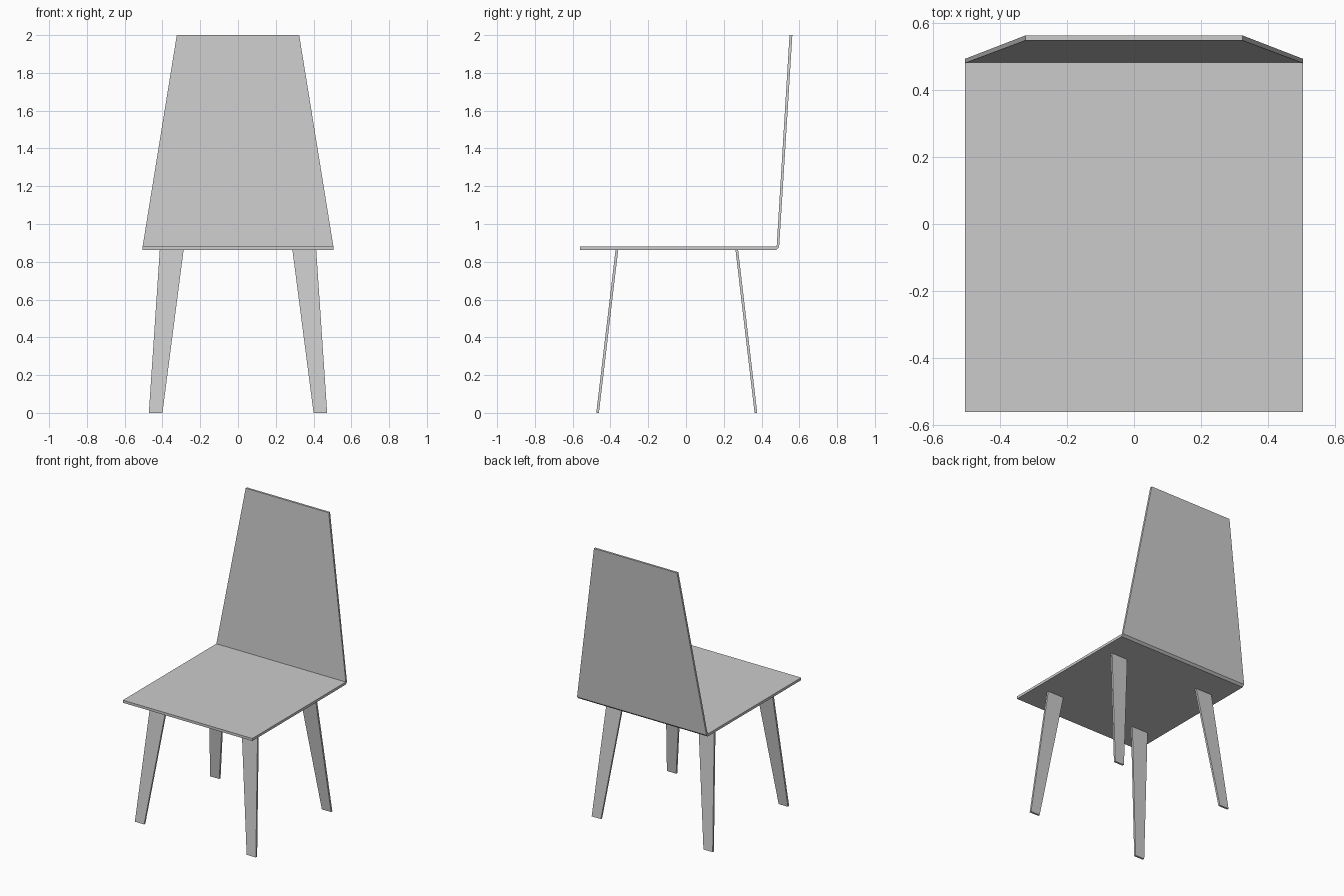
import bpy, bmesh

if "Cube" in bpy.data.objects:
    bpy.data.objects.remove(bpy.data.objects["Cube"])


def loft(name, rings):
    """Solid skinned through a series of four-cornered rings."""
    bm = bmesh.new()
    loops = [[bm.verts.new(p) for p in ring] for ring in rings]
    for a, b in zip(loops, loops[1:]):
        for i in range(4):
            j = (i + 1) % 4
            bm.faces.new((a[i], a[j], b[j], b[i]))
    bm.faces.new(loops[0])
    bm.faces.new(loops[-1])
    bmesh.ops.remove_doubles(bm, verts=bm.verts, dist=1e-5)
    bmesh.ops.recalc_face_normals(bm, faces=bm.faces)
    mesh = bpy.data.meshes.new(name)
    bm.to_mesh(mesh)
    bm.free()
    obj = bpy.data.objects.new(name, mesh)
    bpy.context.collection.objects.link(obj)
    return obj


def panel_ring(w, outer, inner):
    """Cross-section across the chair: half width, outer and inner (y, z)."""
    return [(-w, *outer), (w, *outer), (w, *inner), (-w, *inner)]


def leg_ring(x0, x1, y, z, t=0.007):
    return [(x0, y - t, z), (x1, y - t, z), (x1, y + t, z), (x0, y + t, z)]


# Seat and tapered backrest: one bent sheet with a chamfered outer corner
HALF = 0.505
BEND = (0.480, 0.881)
loft("seat_and_backrest", [
    panel_ring(HALF, (-0.562, 0.863), (-0.562, 0.881)),
    panel_ring(HALF, (0.478, 0.863), BEND),
    panel_ring(HALF, (0.493, 0.877), BEND),
    panel_ring(0.324, (0.563, 2.0), (0.548, 2.0)),
])

# Splayed, tapered flat legs, mirrored left to right
for name, foot_y, top_y in (("front_legs", -0.468, -0.366),
                            ("back_legs", 0.370, 0.269)):
    leg = loft(name, [
        leg_ring(0.400, 0.472, foot_y, 0.0),
        leg_ring(0.288, 0.414, top_y, 0.863),
    ])
    leg.modifiers.new("mirror", 'MIRROR').use_axis[0] = True
